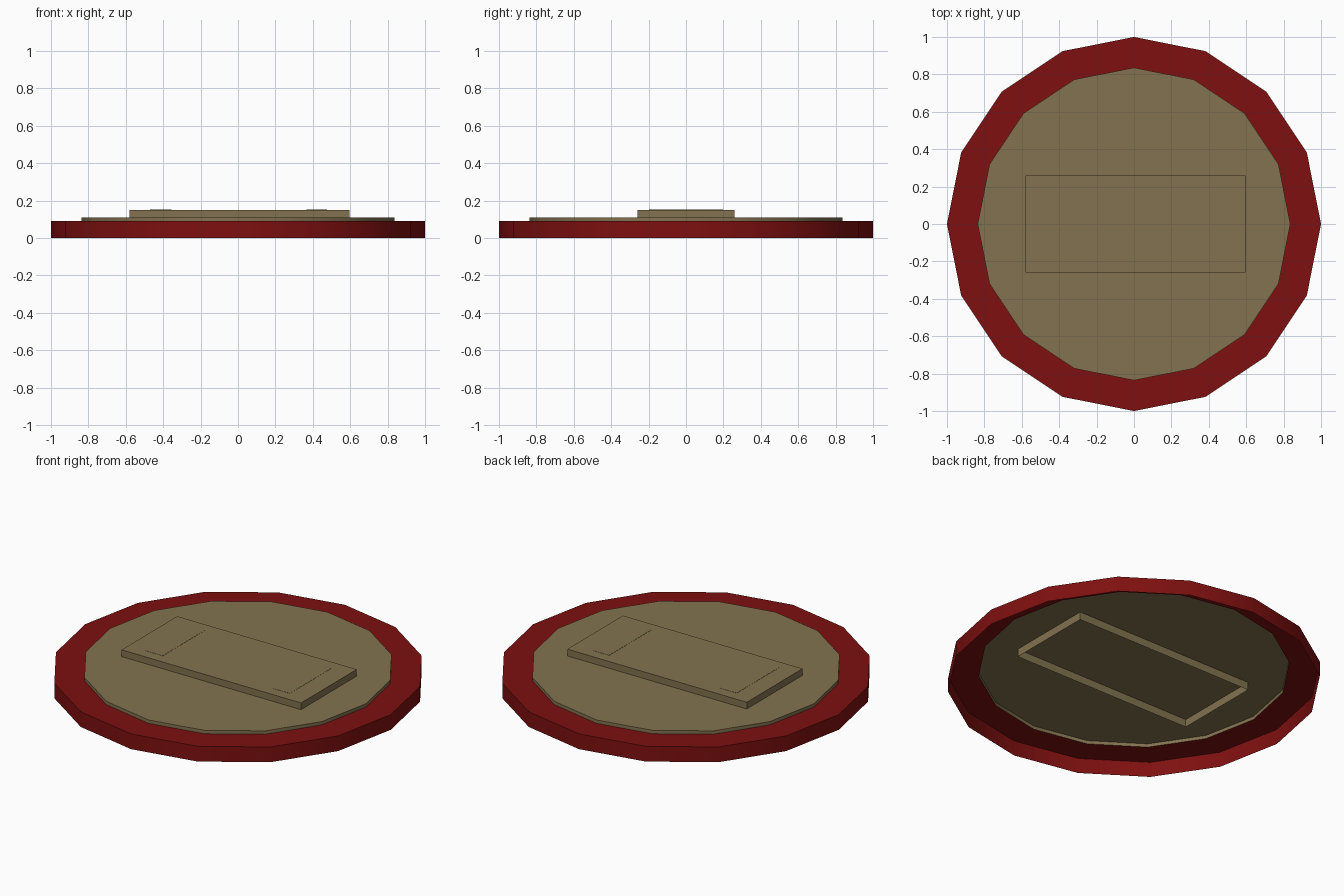
import bpy
import bmesh
import math

cube = bpy.data.objects.get("Cube")
if cube:
    bpy.data.objects.remove(cube, do_unlink=True)

SIDES = 16


def make_material(name, rgb):
    mat = bpy.data.materials.new(name)
    mat.use_nodes = True
    color = (*rgb, 1.0)
    mat.diffuse_color = color
    mat.node_tree.nodes["Principled BSDF"].inputs["Base Color"].default_value = color
    return mat


red = make_material("dark red", (0.21, 0.005, 0.005))
tan = make_material("olive tan", (0.225, 0.17, 0.08))


def finish(name, bm, mat):
    mesh = bpy.data.meshes.new(name)
    bm.to_mesh(mesh)
    bm.free()
    mesh.materials.append(mat)
    obj = bpy.data.objects.new(name, mesh)
    bpy.context.collection.objects.link(obj)
    bpy.ops.object.select_all(action="DESELECT")
    obj.select_set(True)
    bpy.context.view_layer.objects.active = obj
    bpy.ops.object.shade_smooth_by_angle(angle=math.radians(30))
    return obj


def shell(name, rings, mat, cap):
    """Skin stacked loops from the bottom outward, optionally closing the last."""
    bm = bmesh.new()
    loops = [[bm.verts.new(p) for p in ring] for ring in rings]
    for low, high in zip(loops, loops[1:]):
        n = len(low)
        for i in range(n):
            j = (i + 1) % n
            bm.faces.new((low[i], low[j], high[j], high[i]))
    if cap:
        bm.faces.new(loops[-1])
    return finish(name, bm, mat)


def circle(radius, z):
    step = math.tau / SIDES
    return [(radius * math.cos(i * step), radius * math.sin(i * step), z)
            for i in range(SIDES)]


def rectangle(x0, x1, y, z):
    return [(x0, -y, z), (x1, -y, z), (x1, y, z), (x0, y, z)]


# Hollow outer rim, open underneath
shell("outer_rim", [circle(1.0, 0), circle(1.0, 0.09), circle(0.836, 0.09)], red, False)

# Raised centre disc with a short skirt
shell("centre_disc", [circle(0.836, 0.09), circle(0.836, 0.11)], tan, True)

# Rectangular block passing through the disc, open underneath
shell("centre_block", [rectangle(-0.58, 0.595, 0.26, 0.064),
                       rectangle(-0.58, 0.595, 0.26, 0.15)], tan, True)

# Thin pads on top of the block
for name, x0, x1 in (("right_pad", -0.47, -0.355), ("left_pad", 0.365, 0.477)):
    shell(name, [rectangle(x0, x1, 0.197, 0.15),
                 rectangle(x0, x1, 0.197, 0.151)], tan, True)
